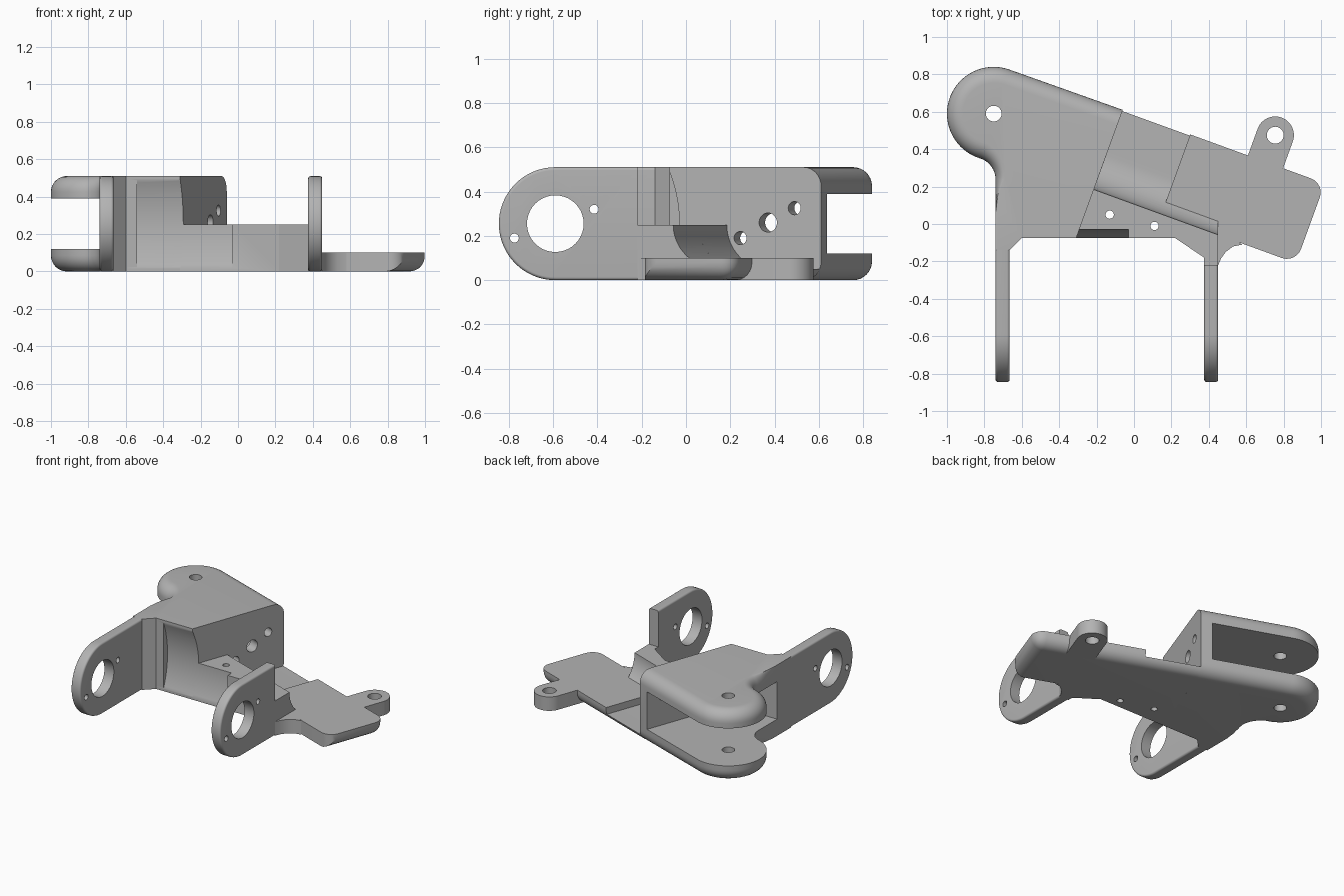
import bpy, bmesh, math
from mathutils import Vector

if "Cube" in bpy.data.objects:
    bpy.data.objects.remove(bpy.data.objects["Cube"])

grey = bpy.data.materials.new("plain grey")
grey.use_nodes = True
grey.diffuse_color = (0.45, 0.45, 0.45, 1)
grey.node_tree.nodes["Principled BSDF"].inputs["Base Color"].default_value = (0.45, 0.45, 0.45, 1)

# Slanted frame of the bracket: u runs along the back edge, v towards the back
TILT = math.radians(-20)
U = Vector((math.cos(TILT), math.sin(TILT), 0))
V = Vector((-U.y, U.x, 0))
O = Vector((-0.06, 0.61, 0))
HEIGHT = 0.51
ROUND = 0.085
RIB_V = -0.453
STEP_U = 0.384


def local(u, v):
    p = O + U * u + V * v
    return (p.x, p.y)


def along_z(a, b, h):
    return Vector((a, b, h))


def along_x(a, b, h):
    return Vector((h, a, b))


def along_u(a, b, h):
    return O + U * h + V * a + Vector((0, 0, b))


def arc(cx, cy, r, start, end, n=24):
    return [(cx + r * math.cos(math.radians(start + (end - start) * i / n)),
             cy + r * math.sin(math.radians(start + (end - start) * i / n)))
            for i in range(n + 1)]


def circle(cx, cy, r):
    return arc(cx, cy, r, 0, 360, 40)[:-1]


def loft(name, loops, bevel=None, offset=0.0):
    """Skin a stack of matching loops, cap both ends, optionally bevel chosen edges."""
    bm = bmesh.new()
    rings = [[bm.verts.new(p) for p in loop] for loop in loops]
    n = len(rings[0])
    for low, high in zip(rings, rings[1:]):
        for i in range(n):
            j = (i + 1) % n
            bm.faces.new((low[i], low[j], high[j], high[i]))
    bm.faces.new(rings[0][::-1])
    bm.faces.new(rings[-1])
    bmesh.ops.recalc_face_normals(bm, faces=bm.faces[:])
    if bevel:
        edges = [e for e in bm.edges if bevel(e.verts[0].co, e.verts[1].co)]
        bmesh.ops.bevel(bm, geom=edges, offset=offset, offset_type='OFFSET', segments=6,
                        profile=0.5, affect='EDGES', clamp_overlap=False)
        bmesh.ops.recalc_face_normals(bm, faces=bm.faces[:])
    mesh = bpy.data.meshes.new(name)
    bm.to_mesh(mesh)
    bm.free()
    mesh.materials.append(grey)
    ob = bpy.data.objects.new(name, mesh)
    bpy.context.collection.objects.link(ob)
    return ob


def prism(name, pts, axis, lo, hi, bevel=None, offset=0.0):
    return loft(name, [[axis(a, b, h) for a, b in pts] for h in (lo, hi)], bevel, offset)


def finish(ob, cutters=()):
    """Cut the part, then shade it smooth with sharp edges kept."""
    bpy.ops.object.select_all(action='DESELECT')
    ob.select_set(True)
    bpy.context.view_layer.objects.active = ob
    for c in cutters:
        c.hide_render = True
        m = ob.modifiers.new("cut", 'BOOLEAN')
        m.operation, m.solver, m.object = 'DIFFERENCE', 'EXACT', c
        bpy.ops.object.modifier_apply(modifier=m.name)
    bpy.ops.object.shade_smooth_by_angle(angle=math.radians(30))


def remove(cutters):
    for c in cutters:
        bpy.data.objects.remove(c)


# Shared shallow scoop across the front
scoop = prism("scoop_cutter", arc(-0.666, 0.255, 0.636, 0, 360, 160)[:-1], along_x, -0.54, -0.03)

# Fork body: outline points carry an outward normal and a rounding weight
outline = [(O.xy, V.xy, 1)]
for x, y in arc(-0.75, 0.59, 0.25, 70, 252.7, 40):
    outline.append((Vector((x, y)), Vector((x + 0.75, y - 0.59)).normalized(), 1))
for i, (x, y) in enumerate(arc(-0.86, 0.237, 0.12, 72.7, 0, 14)[1:]):
    outline.append((Vector((x, y)), Vector((-0.86 - x, 0.237 - y)).normalized(), 1 - i * 0.035))
for y, w in ((0.19, 0.3), (0.14, 0.12), (0.06, 0), (-0.14, 0)):
    outline.append((Vector((-0.74, y)), Vector((-1, 0)), w))
for p in ((-0.665, -0.14), (-0.60, -0.075), (-0.309, -0.075)):
    outline.append((Vector(p), Vector((0, 0)), 0))

levels = []
for i in range(9):
    t = math.radians(90 * i / 8)
    levels.append((ROUND * (1 - math.cos(t)), ROUND * (1 - math.sin(t))))
levels = [(z, d) for z, d in levels] + [(HEIGHT - z, d) for z, d in reversed(levels)]
body = loft("fork_body", [[(p - n * d * w).to_3d() + Vector((0, 0, z)) for p, n, w in outline]
                          for z, d in levels])

pocket = [local(-0.08, 0.5), local(-0.08, -0.656), (-1.3, 0.02), (-1.3, 1.1)]
body_cuts = [prism("pocket_cutter", pocket, along_z, 0.12, 0.39),
             prism("pivot_cutter", circle(-0.75, 0.59, 0.042), along_z, -0.1, 0.7)]
for v, z, r in ((-0.128, 0.325, 0.03), (-0.255, 0.26, 0.043), (-0.388, 0.19, 0.03)):
    body_cuts.append(prism("web_hole_cutter", circle(v, z, r), along_u, -0.15, 0.1))
finish(body, body_cuts + [scoop])
remove(body_cuts)

# Base with front rib, channel floor and tongue
plan = [(-0.309, -0.075), (0.22, -0.075), (0.375, -0.18), (0.375, -0.22), (0.45, -0.22),
        (0.465, -0.185), (0.49, -0.15), (0.53, -0.12), (0.58, -0.11), local(0.82, RIB_V),
        local(1.15, RIB_V), local(1.15, 0), local(0, 0)]


def base_edges(a, b):
    la, lb = [((p - O).dot(U), (p - O).dot(V)) for p in (a, b)]
    at_end = la[0] > 1.1 and lb[0] > 1.1
    at_back = la[1] > -0.01 and lb[1] > -0.01
    low = a.z < 0.01 and b.z < 0.01
    upright = abs(a.z - b.z) > 0.1
    return (low and (at_end or at_back)) or (upright and at_end)


base = prism("base_with_rib", plan, along_z, 0, 0.25, base_edges, ROUND - 0.005)


def cove(end_angle, floor):
    return arc(RIB_V + 0.2, 0.25, 0.2, 180, end_angle, 16) + [(0.3, floor), (0.3, 0.4), (RIB_V, 0.4)]


base_cuts = [
    prism("channel_cutter", cove(270, 0.05), along_u, -0.1, STEP_U),
    prism("tongue_cutter", cove(228.59, 0.1), along_u, STEP_U - 0.01, 1.4),
    prism("tongue_front_cutter", [(0.45, -0.5), (1.3, -0.5), (1.3, 0.7), (0.45, 0.7)], along_z, 0.1, 0.4)]
for x, y in ((-0.13, 0.05), (0.11, -0.01)):
    base_cuts.append(prism("screw_cutter", circle(x, y, 0.022), along_z, -0.1, 0.4))
finish(base, base_cuts + [scoop])
remove(base_cuts + [scoop])

# Ear on the tongue
ear_u = (Vector((0.755, 0.475, 0)) - O).dot(U)
ear_pts = arc(0.755, 0.475, 0.1, -20, 160, 24) + [local(ear_u - 0.1, -0.08), local(ear_u + 0.1, -0.08)]
ear = prism("tongue_ear", ear_pts, along_z, 0, 0.1)
ear_hole = prism("ear_cutter", circle(0.755, 0.475, 0.045), along_z, -0.1, 0.3)
finish(ear, [ear_hole])
remove([ear_hole])

# Two front arms with a large bore and two small holes each
for name, x0, x1, end in (("right_arm", -0.74, -0.665, -0.14), ("left_arm", 0.375, 0.45, -0.22)):
    side = arc(-0.59, 0.255, 0.255, 90, 270, 36) + [(end, 0), (end, HEIGHT)]

    def rim(a, b, end=end):
        return abs(a.x - b.x) < 0.01 and min(a.y, b.y) < end - 0.01

    arm = prism(name, side, along_x, x0, x1, rim, 0.014)
    cuts = [prism("arm_cutter", circle(y, z, r), along_x, x0 - 0.1, x1 + 0.1)
            for y, z, r in ((-0.59, 0.255, 0.128), (-0.775, 0.19, 0.02), (-0.415, 0.32, 0.02))]
    finish(arm, cuts)
    remove(cuts)
